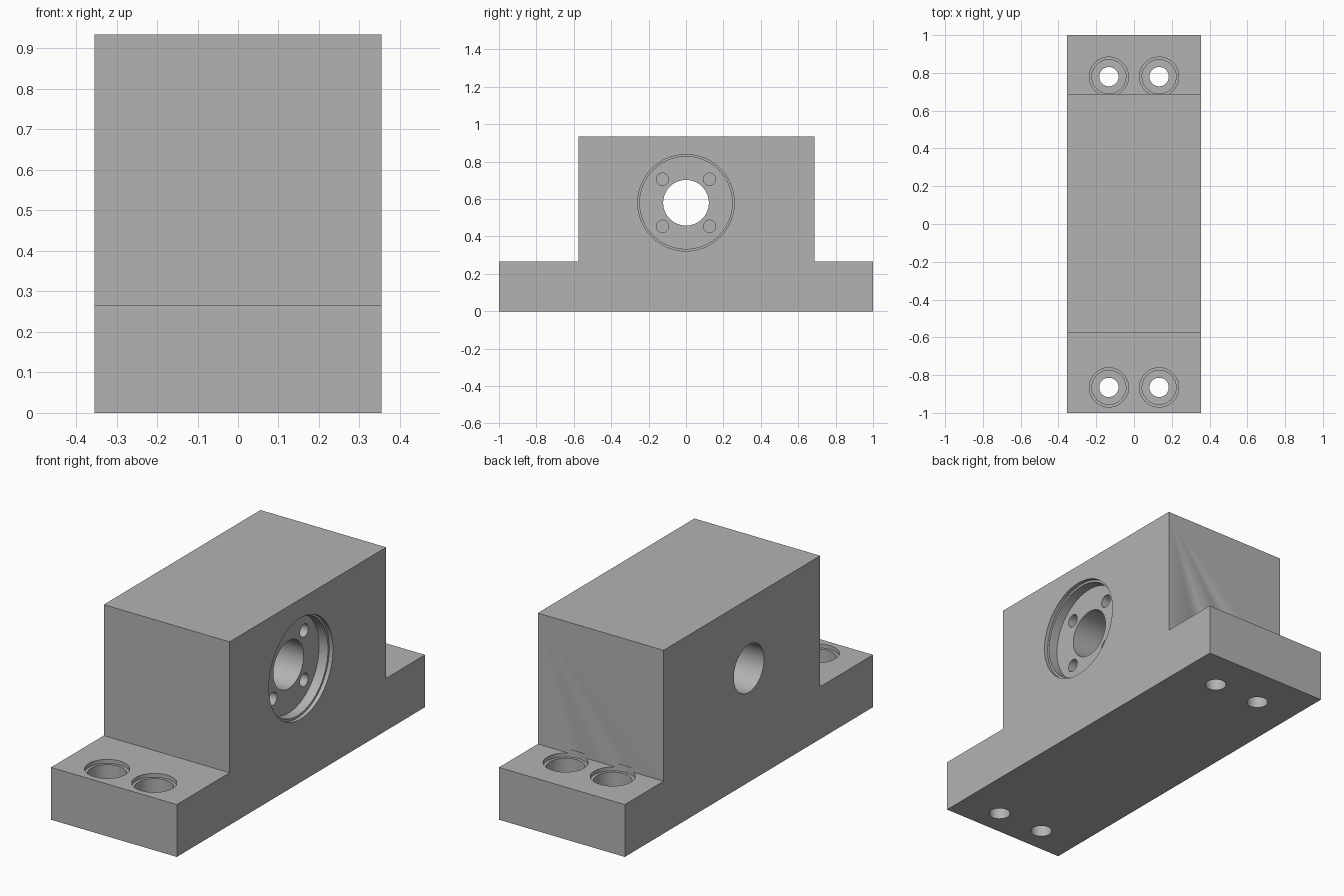
import bpy
import bmesh
from math import pi, radians
from mathutils import Matrix

cube = bpy.data.objects.get("Cube")
if cube:
    bpy.data.objects.remove(cube, do_unlink=True)

WIDTH, BASE_Z, TOP_Z = 0.71, 0.267, 0.935
BORE_Z = 0.58

steel = bpy.data.materials.new("plain grey metal")
steel.use_nodes = True
steel.diffuse_color = (0.45, 0.45, 0.45, 1)
steel.node_tree.nodes["Principled BSDF"].inputs["Base Color"].default_value = (0.45, 0.45, 0.45, 1)


def make_object(name, bm):
    bmesh.ops.recalc_face_normals(bm, faces=bm.faces)
    mesh = bpy.data.meshes.new(name)
    bm.to_mesh(mesh)
    bm.free()
    mesh.materials.append(steel)
    obj = bpy.data.objects.new(name, mesh)
    bpy.context.collection.objects.link(obj)
    return obj


def drill(target, steps, matrix, sides=64):
    """Cut a stepped round hole; steps are (radius, start, end) along local z."""
    bm = bmesh.new()
    rings = []
    for radius, start, end in steps:
        for z in (start, end):
            circle = bmesh.ops.create_circle(bm, segments=sides, radius=radius,
                                             matrix=Matrix.Translation((0, 0, z)))
            rings.append(circle["verts"])
    for a, b in zip(rings, rings[1:]):
        for i in range(sides):
            j = (i + 1) % sides
            bm.faces.new((a[i], a[j], b[j], b[i]))
    bm.faces.new(rings[0])
    bm.faces.new(rings[-1])
    bm.transform(matrix)
    cutter = make_object("hole_cutter", bm)
    cutter.hide_render = True
    mod = target.modifiers.new("hole", "BOOLEAN")
    mod.operation = "DIFFERENCE"
    mod.solver = "EXACT"
    mod.object = cutter
    bpy.context.view_layer.objects.active = target
    bpy.ops.object.modifier_apply(modifier=mod.name)
    bpy.data.objects.remove(cutter, do_unlink=True)


# Block: stepped side profile extruded across the width
profile = [(-1, 0), (1, 0), (1, BASE_Z), (0.688, BASE_Z), (0.688, TOP_Z),
           (-0.575, TOP_Z), (-0.575, BASE_Z), (-1, BASE_Z)]
bm = bmesh.new()
face = bm.faces.new([bm.verts.new((-WIDTH / 2, y, z)) for y, z in profile])
ext = bmesh.ops.extrude_face_region(bm, geom=[face])
bmesh.ops.translate(bm, vec=(WIDTH, 0, 0),
                    verts=[v for v in ext["geom"] if isinstance(v, bmesh.types.BMVert)])
block = make_object("bearing_block", bm)

# Counterbored mounting holes in both feet
for x in (-0.133, 0.133):
    for y in (-0.865, 0.78):
        drill(block, [(0.104, 0.02, -0.02), (0.09, -0.02, -0.15), (0.051, -0.15, -0.4)],
              Matrix.Translation((x, y, BASE_Z)))

# Main bore with a stepped round recess on the left side
side = Matrix.Translation((WIDTH / 2, 0, BORE_Z)) @ Matrix.Rotation(pi / 2, 4, "Y")
drill(block, [(0.258, 0.05, -0.02), (0.247, -0.02, -0.07), (0.122, -0.07, -0.9)], side, 96)

# Four blind screw holes around the bore
for u in (-0.126, 0.126):
    for v in (-0.126, 0.126):
        drill(block, [(0.033, -0.05, -0.22)], side @ Matrix.Translation((u, v, 0)), 32)

# Smooth hole walls, crisp edges
bpy.ops.object.select_all(action="DESELECT")
block.select_set(True)
bpy.context.view_layer.objects.active = block
bpy.ops.object.shade_smooth_by_angle(angle=radians(30))
